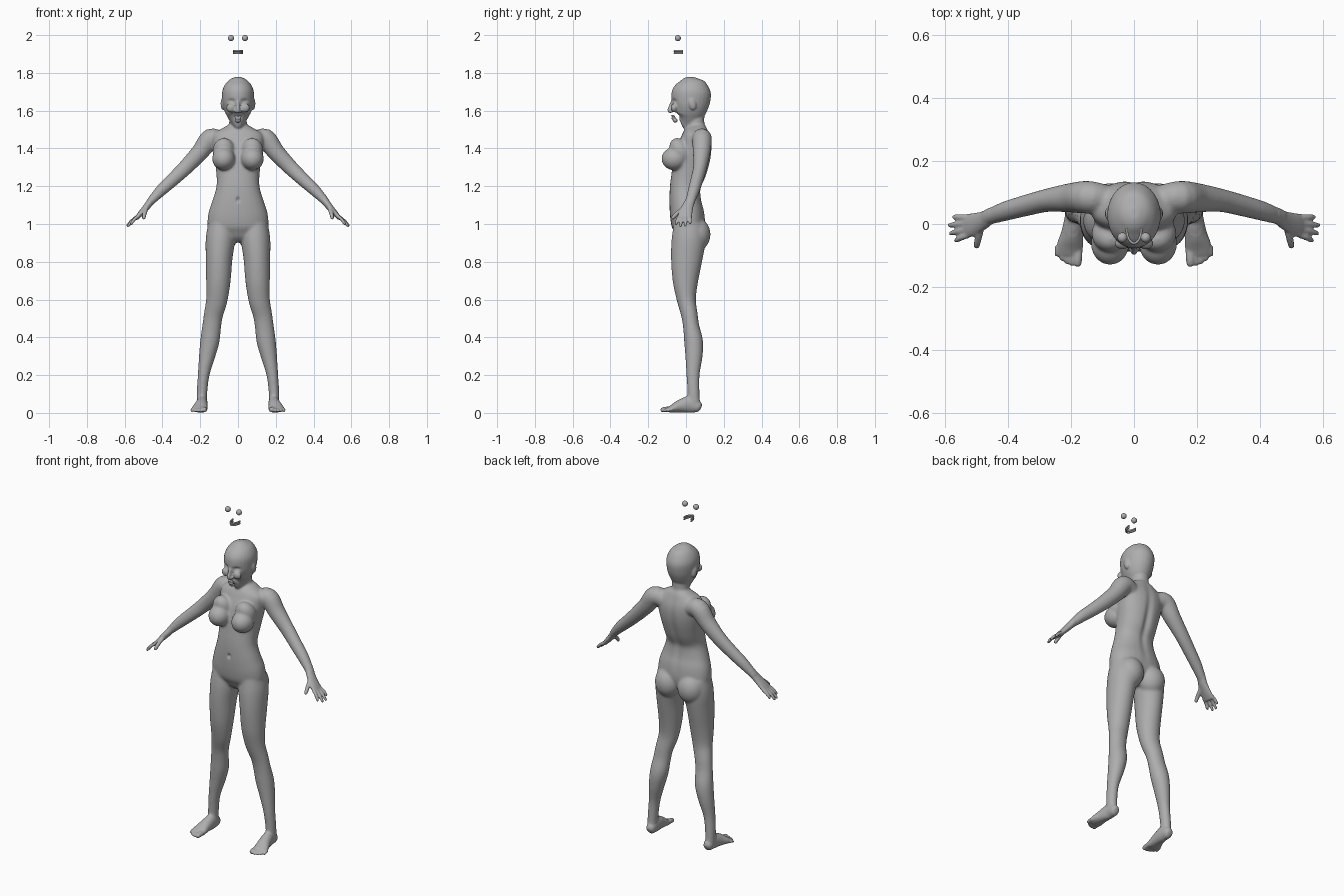
import bpy, bmesh, math
from mathutils import Vector, Matrix

cube = bpy.data.objects.get("Cube")
if cube:
    bpy.data.objects.remove(cube, do_unlink=True)

X, Y, Z = Vector((1, 0, 0)), Vector((0, 1, 0)), Vector((0, 0, 1))

grey = bpy.data.materials.new("plain grey")
grey.use_nodes = True
grey.diffuse_color = (0.42, 0.42, 0.42, 1)
grey.node_tree.nodes["Principled BSDF"].inputs["Base Color"].default_value = (0.42, 0.42, 0.42, 1)


def spline(rows, steps):
    """Catmull-Rom interpolation through rows of numbers."""
    out = []
    for i in range(len(rows) - 1):
        a, b = rows[max(i - 1, 0)], rows[i]
        c, d = rows[i + 1], rows[min(i + 2, len(rows) - 1)]
        for k in range(steps):
            t = k / steps
            out.append([0.5 * (2 * q + (r - p) * t + (2 * p - 5 * q + 4 * r - s) * t * t
                               + (3 * q - p - 3 * r + s) * t ** 3)
                        for p, q, r, s in zip(a, b, c, d)])
    return out + [list(rows[-1])]


def loft(bm, rows, ref=Y, power=1.0, sides=28, steps=4):
    """Closed tube; each row is x, y, z, radius across ref, radius along ref."""
    rows = spline(rows, steps)
    pts = [Vector(r[:3]) for r in rows]
    rings = []
    for i, row in enumerate(rows):
        tangent = (pts[min(i + 1, len(pts) - 1)] - pts[max(i - 1, 0)]).normalized()
        u = ref.cross(tangent).normalized()
        v = tangent.cross(u)
        ring = []
        for k in range(sides):
            a = math.tau * k / sides
            c, s = math.cos(a), math.sin(a)
            c = math.copysign(abs(c) ** power, c)
            s = math.copysign(abs(s) ** power, s)
            ring.append(bm.verts.new(pts[i] + u * c * row[3] + v * s * row[4]))
        rings.append(ring)
    for a, b in zip(rings, rings[1:]):
        for k in range(sides):
            n = (k + 1) % sides
            bm.faces.new((a[k], a[n], b[n], b[k]))
    bm.faces.new(rings[0][::-1])
    bm.faces.new(rings[-1])


def ball(bm, centre, radii, turn=0.0):
    m = Matrix.Translation(centre) @ Matrix.Rotation(turn, 4, 'X') @ Matrix.Diagonal((*radii, 1))
    bmesh.ops.create_uvsphere(bm, u_segments=28, v_segments=18, radius=1, matrix=m)


def digit(bm, base, tip, r, bend, ref):
    """Finger or toe with a rounded tip."""
    a, b = Vector(base), Vector(tip)
    rows = [(*(a.lerp(b, t) + bend * math.sin(math.pi * t)), r * k, r * k)
            for t, k in ((0, 1), (0.35, 1), (0.7, 0.95), (0.92, 0.8), (1, 0.35))]
    loft(bm, rows, ref, sides=14, steps=3)


def front_back(rows):
    """Rows of z, front y, back y, half width turned into loft rows."""
    return [(0, (f + b) / 2, z, w, (b - f) / 2) for z, f, b, w in rows]


def make(name, bm):
    bmesh.ops.recalc_face_normals(bm, faces=bm.faces[:])
    mesh = bpy.data.meshes.new(name)
    bm.to_mesh(mesh)
    bm.free()
    obj = bpy.data.objects.new(name, mesh)
    bpy.context.collection.objects.link(obj)
    mesh.materials.append(grey)
    for p in mesh.polygons:
        p.use_smooth = True
    return obj


bm = bmesh.new()

# Leg
loft(bm, [(.088, .015, 1.0, .07, .08), (.093, .014, .92, .078, .09), (.1, .004, .82, .071, .084),
          (.104, -.003, .7, .065, .068), (.112, .002, .6, .057, .051), (.13, .018, .52, .051, .044),
          (.139, .027, .46, .05, .043), (.149, .04, .38, .051, .05), (.164, .042, .3, .043, .046),
          (.182, .037, .2, .031, .035), (.191, .04, .1, .028, .032), (.191, .042, .03, .026, .034)])

# Foot and toes
loft(bm, [(.19, .08, .027, .012, .012), (.19, .067, .032, .03, .025), (.19, .02, .045, .045, .03),
          (.196, -.03, .036, .035, .035), (.203, -.07, .023, .022, .042), (.206, -.097, .016, .013, .037)], X)
for i in range(5):
    r = .0145 if i == 0 else .0105 - .0005 * i
    x = .177 + .0155 * i + (.003 if i else 0)
    digit(bm, (x, -.07, .018), (x + .002, -.135 + .002 * i * i, r * .9), r, Z * .004, X)

# Arm
loft(bm, [(.09, .08, 1.44, .045, .045), (.145, .085, 1.452, .054, .052), (.2, .083, 1.382, .047, .047),
          (.275, .075, 1.302, .041, .037), (.345, .058, 1.235, .036, .034),
          (.41, .04, 1.175, .031, .031), (.468, .02, 1.113, .02, .025)])

# Hand with four fingers and thumb
loft(bm, [(.455, .024, 1.127, .021, .025), (.485, .008, 1.09, .018, .031),
          (.52, -.004, 1.05, .014, .038), (.54, -.007, 1.027, .01, .036)])
for y, tip in ((-.036, (.567, -.054, .995)), (-.016, (.585, -.031, .984)),
               (.004, (.589, -.005, .986)), (.022, (.574, .022, 1.0))):
    digit(bm, (.525, y, 1.043), tip, .0092, Vector((.004, 0, .004)), Y)
digit(bm, (.485, -.012, 1.083), (.5, -.075, 1.026), .0115, Vector((.002, -.006, 0)), Z)

# Chest, buttock, ear and nostril
ball(bm, (.076, -.062, 1.345), (.061, .068, .061))
ball(bm, (.075, -.03, 1.385), (.06, .053, .075), .5)
ball(bm, (.075, .055, .945), (.077, .075, .088))
ball(bm, (.08, .033, 1.637), (.012, .02, .034), .25)
ball(bm, (.011, -.077, 1.596), (.008, .01, .008))
ball(bm, (.037, -.062, 1.615), (.025, .018, .024))

# Mirror everything so far
half = bmesh.ops.duplicate(bm, geom=bm.verts[:] + bm.edges[:] + bm.faces[:])["geom"]
for v in half:
    if isinstance(v, bmesh.types.BMVert):
        v.co.x = -v.co.x

# Torso
loft(bm, front_back([(.905, -.025, .04, .03), (.93, -.05, .07, .09), (.98, -.073, .1, .155),
                     (1.05, -.085, .098, .158), (1.12, -.088, .082, .137), (1.2, -.085, .08, .114),
                     (1.28, -.075, .112, .116), (1.36, -.06, .133, .128), (1.42, -.04, .138, .136),
                     (1.47, -.02, .128, .135), (1.503, 0, .115, .09), (1.525, .015, .1, .05)]), power=.9)

# Neck, head, nose, lips and chin
loft(bm, front_back([(1.47, -.005, .11, .065), (1.52, .008, .1, .049), (1.56, .0, .098, .046), (1.62, -.01, .1, .045)]))
loft(bm, front_back([(1.535, -.055, .0, .015), (1.542, -.064, .04, .03), (1.56, -.068, .075, .049),
                     (1.585, -.071, .095, .065), (1.615, -.074, .113, .077), (1.65, -.078, .127, .083),
                     (1.7, -.074, .132, .084), (1.74, -.05, .113, .068), (1.765, -.02, .083, .043),
                     (1.778, .015, .05, .015)]))
loft(bm, [(0, -.07, 1.655, .009, .009), (0, -.08, 1.625, .009, .01), (0, -.085, 1.603, .011, .014),
          (0, -.081, 1.589, .008, .008)])
ball(bm, (0, -.07, 1.572), (.022, .011, .007))
ball(bm, (0, -.068, 1.561), (.019, .011, .007))
ball(bm, (0, -.057, 1.546), (.02, .014, .013))

body = make("body", bm)
bpy.context.view_layer.objects.active = body
body.select_set(True)


def apply(kind, **settings):
    mod = body.modifiers.new(kind.title(), kind)
    for key, value in settings.items():
        setattr(mod, key, value)
    bpy.ops.object.modifier_apply(modifier=mod.name)


# Fuse the parts, then soften the joints more than the hands, feet and face
apply('REMESH', mode='VOXEL', voxel_size=.005)
apply('SMOOTH', factor=.5, iterations=4)
group = body.vertex_groups.new(name="soft")
group.add([v.index for v in body.data.vertices
           if abs(v.co.x) < .46 and .07 < v.co.z < 1.545], 1, 'REPLACE')
apply('SMOOTH', factor=.5, iterations=22, vertex_group="soft")


def press(centre, radii, offset):
    """Soft sculpting stroke."""
    for v in body.data.vertices:
        d = sum(((p - c) / r) ** 2 for p, c, r in zip(v.co, centre, radii))
        if d < 6:
            v.co += Vector(offset) * math.exp(-d)


# Eye sockets, brows, mouth line, navel and spine groove
for s in (-1, 1):
    press((s * .036, -.07, 1.65), (.02, .03, .011), (0, .011, 0))
    press((s * .036, -.065, 1.646), (.012, .03, .005), (0, -.004, 0))
press((0, -.078, 1.5665), (.02, .02, .004), (0, .005, 0))
press((0, -.088, 1.128), (.008, .03, .012), (0, .012, 0))
press((0, .11, 1.27), (.02, .06, .17), (0, -.012, 0))

body.data.materials.clear()
body.data.materials.append(grey)
for p in body.data.polygons:
    p.use_smooth = True
    p.material_index = 0

# Spare eyeballs floating above the head
for side, s in (("left", 1), ("right", -1)):
    bm = bmesh.new()
    ball(bm, (s * .037, -.043, 1.984), (.016, .016, .016))
    make(side + "_eye", bm)

# Spare rows of teeth
for name, z in (("upper_teeth", 1.916), ("lower_teeth", 1.905)):
    bm = bmesh.new()
    arc = [(math.cos(a) * .023, -.015 - math.sin(a) * .046, z, .004, .005)
           for a in (math.pi * k / 12 for k in range(13))]
    loft(bm, arc, Z, power=.6, sides=12, steps=2)
    make(name, bm)
